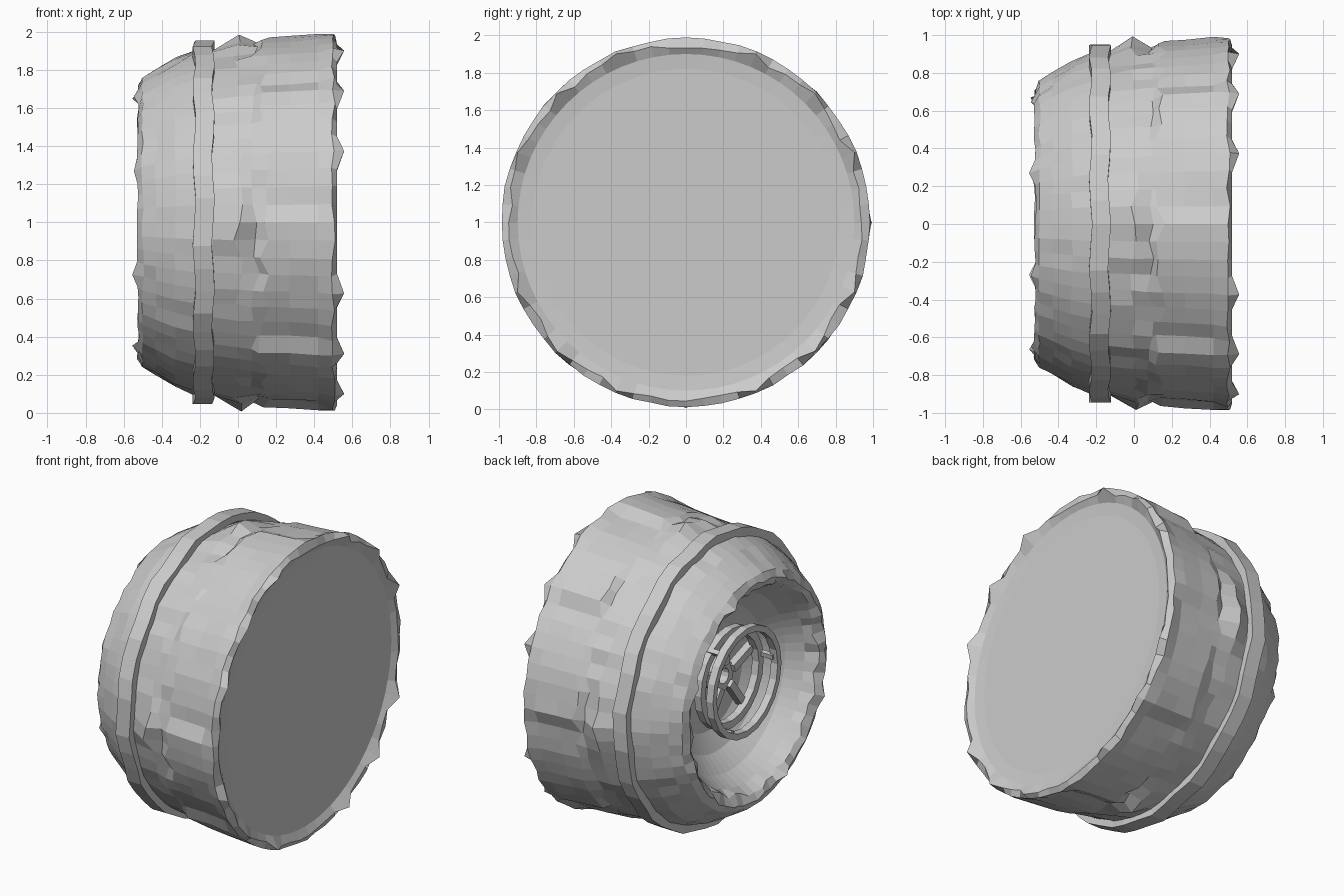
import bpy, bmesh, math, random

if "Cube" in bpy.data.objects:
    bpy.data.objects.remove(bpy.data.objects["Cube"])

random.seed(4)
SEG = 64


def revolve(name, profile, seg=SEG, warp=None, closed=False, zc=1.0):
    """Spin an (x, radius) profile around a wheel axis at height zc."""
    bm = bmesh.new()
    rings = []
    for k, (x, r) in enumerate(profile):
        if r == 0:
            rings.append([bm.verts.new((x, 0, zc))] * seg)
            continue
        ring = []
        for i in range(seg):
            px, pr = warp(k, i, x, r) if warp else (x, r)
            a = math.tau * i / seg
            ring.append(bm.verts.new((px, pr * math.cos(a), zc + pr * math.sin(a))))
        rings.append(ring)
    pairs = list(zip(rings, rings[1:]))
    if closed:
        pairs.append((rings[-1], rings[0]))
    for a, b in pairs:
        for i in range(seg):
            j = (i + 1) % seg
            bm.faces.new(dict.fromkeys((a[i], a[j], b[j], b[i])))
    bmesh.ops.recalc_face_normals(bm, faces=bm.faces[:])
    me = bpy.data.meshes.new(name)
    bm.to_mesh(me)
    bm.free()
    ob = bpy.data.objects.new(name, me)
    bpy.context.collection.objects.link(ob)
    return ob


def hoop(name, x0, x1, r_in, r_out, seg=32, warp=None, zc=1.0):
    return revolve(name, [(x0, r_in), (x0, r_out), (x1, r_out), (x1, r_in)],
                   seg, warp, True, zc)


# Tyre body: flat disc on the right, lugged tread, tapered shoulder, hollow left side
body = [(.49, 0), (.49, .82), (.497, .90), (.52, .945), (.50, .985), (.42, .965),
        (.27, .953), (.14, .945), (.09, .933), (.0, .922), (-.13, .905),
        (-.23, .90), (-.33, .86), (-.43, .80), (-.50, .755), (-.525, .71),
        (-.50, .66), (-.43, .63), (-.33, .57), (-.23, .47), (-.17, .35), (-.15, 0)]


def worn(k, i, x, r):
    def jit(s):
        return random.uniform(-s, s)
    quarter = i % 16 == 0
    tooth = i % 4 == 0
    if k == 3:                                # teeth along the right rim
        return (.557, .975) if tooth and not quarter else (x, r + jit(.015))
    if k == 4:
        return x + jit(.01), r + jit(.004)
    if 5 <= k <= 7:                           # saw-tooth steps between lugs
        lug = .022 - .036 * (i % 8) / 7
        return x + (jit(.03) if k == 7 else 0), r + lug + jit(.005)
    if k in (8, 9):                           # irregular tread edge
        near = abs((i + 8) % 16 - 8)
        peak = max(0, .06 - .02 * near) if k == 9 else 0
        return x + jit(.025), r + peak + jit(.012)
    if 10 <= k <= 14:
        return x + jit(.008), r + jit(.008)
    if k == 15:                               # ragged lip of the opening
        return x - (.025 if i % 8 == 4 else 0) + jit(.006), r + jit(.015)
    if k == 16:
        return x + jit(.02), r + jit(.02)
    return x, r


revolve("tyre_body", body, warp=worn)

# Raised band around the shoulder
hoop("shoulder_band", -.23, -.13, .86, .95, 48,
     lambda k, i, x, r: (x + .008 * math.sin(i * 1.7), r + .005 * math.sin(i * 2.3)))

# Hub: stacked open rings with a spoked core, set slightly above centre
HUB = 1.04
hoop("outer_hub_ring", -.45, -.40, .32, .36, 20, zc=HUB)
hoop("inner_hub_ring", -.34, -.29, .28, .33, 20, zc=HUB)
hoop("hub_core", -.28, -.14, .05, .10, 12, zc=HUB)


def bar(name, size, x, radius, angle):
    bpy.ops.mesh.primitive_cube_add(
        size=1, location=(x, radius * math.cos(angle), HUB + radius * math.sin(angle)),
        rotation=(angle, 0, 0))
    ob = bpy.context.object
    ob.name = name
    ob.scale = size


for n in range(5):
    a = math.tau * n / 5 + .3
    bar(f"hub_spoke_{n}", (.05, .22, .05), -.28, .19, a)
for n in range(3):
    bar(f"hub_post_{n}", (.13, .03, .03), -.36, .32, math.tau * n / 3 + .9)
